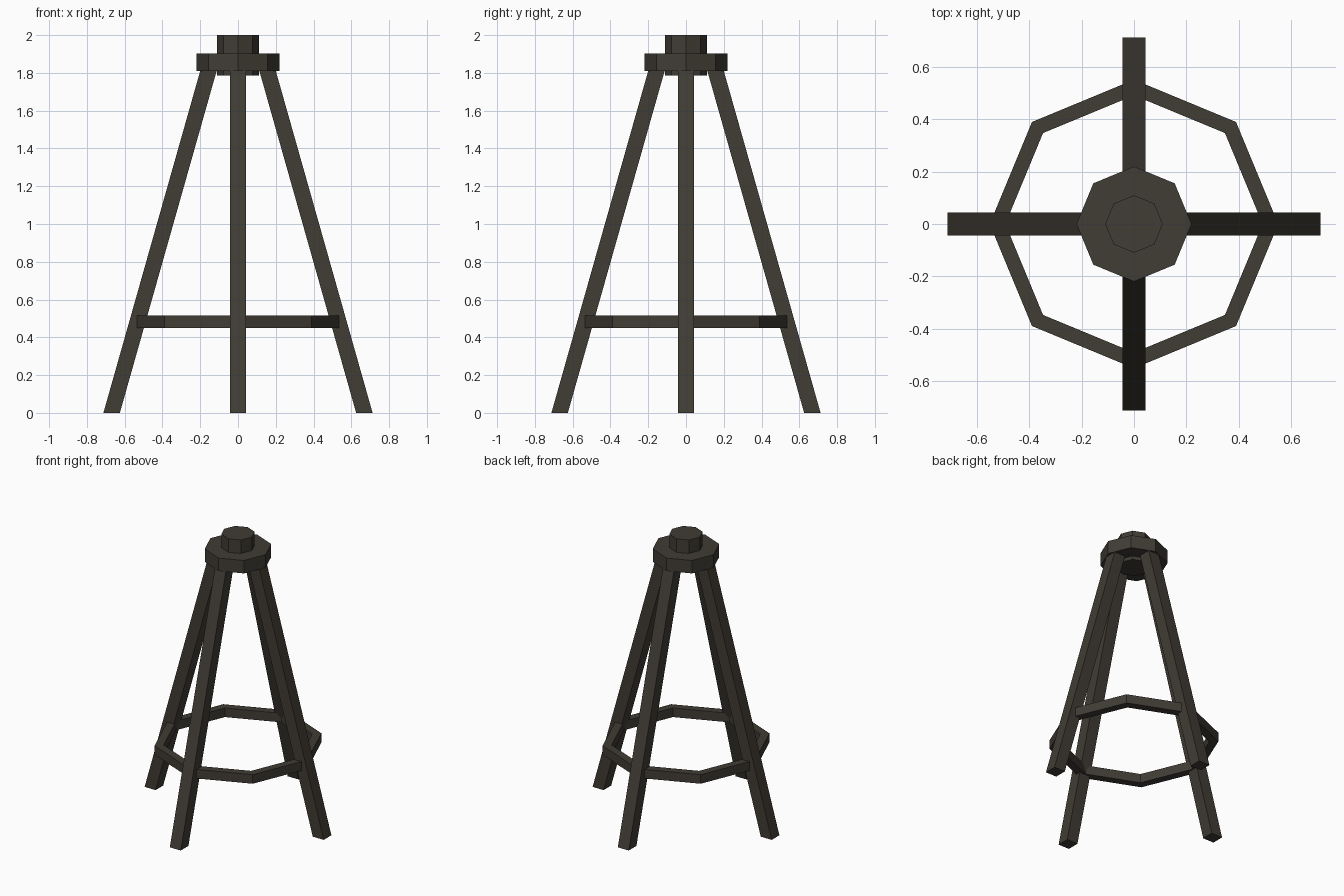
import bpy, bmesh, math

if "Cube" in bpy.data.objects:
    bpy.data.objects.remove(bpy.data.objects["Cube"])

dark = bpy.data.materials.new("dark_wood")
dark.diffuse_color = (0.052, 0.045, 0.035, 1)
dark.use_nodes = True
dark.node_tree.nodes["Principled BSDF"].inputs["Base Color"].default_value = dark.diffuse_color


def add_object(name, bm):
    bmesh.ops.recalc_face_normals(bm, faces=bm.faces)
    mesh = bpy.data.meshes.new(name)
    bm.to_mesh(mesh)
    bm.free()
    mesh.materials.append(dark)
    obj = bpy.data.objects.new(name, mesh)
    bpy.context.collection.objects.link(obj)
    return obj


def octagon(bm, radius, z):
    # Eight points, with corners on the axes
    return [bm.verts.new((radius * math.cos(i * math.pi / 4),
                          radius * math.sin(i * math.pi / 4), z)) for i in range(8)]


def bridge(bm, a, b):
    for i in range(len(a)):
        j = (i + 1) % len(a)
        bm.faces.new((a[i], a[j], b[j], b[i]))


def prism(name, radius, z0, z1):
    bm = bmesh.new()
    low, high = octagon(bm, radius, z0), octagon(bm, radius, z1)
    bridge(bm, low, high)
    bm.faces.new(low)
    bm.faces.new(high)
    return add_object(name, bm)


# Top plate and the hub running through it
prism("top_plate", 0.22, 1.81, 1.903)
prism("hub", 0.11, 1.785, 2.0)

# Octagonal brace ring
bm = bmesh.new()
loops = [octagon(bm, r, z) for r, z in
         ((0.552, 0.45), (0.552, 0.515), (0.492, 0.515), (0.492, 0.45))]
for k in range(4):
    bridge(bm, loops[k], loops[(k + 1) % 4])
add_object("brace_ring", bm)

# Four splayed legs with level-cut ends
HALF, SLOPE, FOOT, TOP = 0.0435, 0.283, 0.669, 1.85
for i, name in enumerate(("right_leg", "back_leg", "left_leg", "front_leg")):
    bm = bmesh.new()
    rings = []
    for z in (0, TOP):
        x = FOOT - SLOPE * z
        rings.append([bm.verts.new((x + sx * HALF, sy * HALF, z))
                      for sx, sy in ((-1, -1), (1, -1), (1, 1), (-1, 1))])
    bridge(bm, *rings)
    for ring in rings:
        bm.faces.new(ring)
    leg = add_object(name, bm)
    leg.rotation_euler.z = i * math.pi / 2
